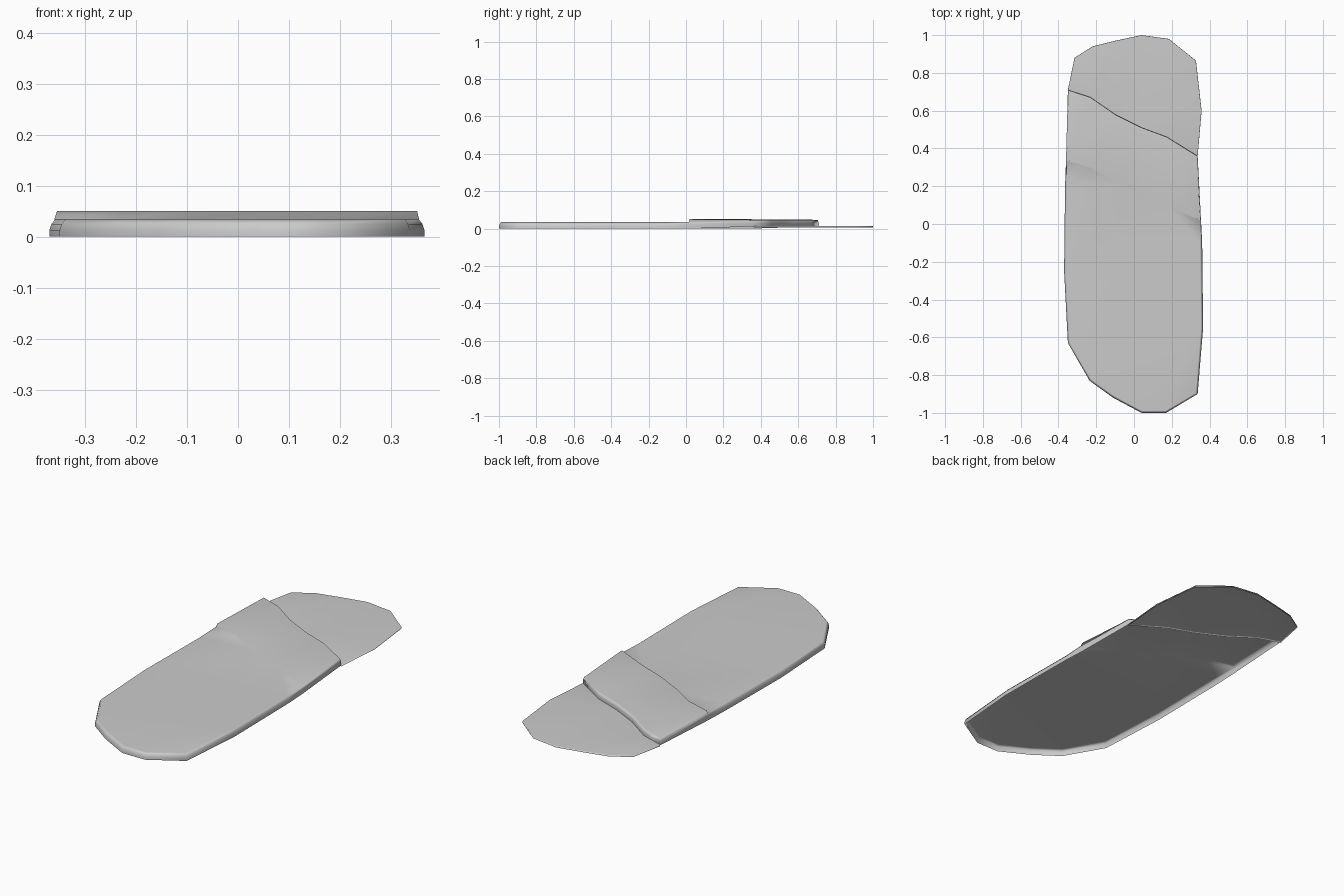
import bpy, bmesh
from mathutils import Vector

if "Cube" in bpy.data.objects:
    bpy.data.objects.remove(bpy.data.objects["Cube"])


def shell(bm, outline, layers, inset_at=None, drop=None, skip=None):
    """Open-bottomed shell stacked from one outline; each layer is (height, inset)."""
    pts = [Vector(p) for p in outline]
    n = len(pts)
    rings = []
    for k, (z, d) in enumerate(layers):
        ring = []
        for i in range(n):
            a = (pts[i] - pts[i - 1]).normalized()
            b = (pts[(i + 1) % n] - pts[i]).normalized()
            m = Vector((-a.y - b.y, a.x + b.x)).normalized()
            p = pts[i] + m * (inset_at(i, k, d) if inset_at else d)
            ring.append(bm.verts.new((p.x, p.y, z - (drop(i, k) if drop else 0))))
        rings.append(ring)
    for k in range(len(rings) - 1):
        lo, hi = rings[k], rings[k + 1]
        for i in range(n):
            if not (skip and skip(i, k)):
                j = (i + 1) % n
                bm.faces.new((lo[i], lo[j], hi[j], hi[i]))
    bmesh.ops.triangulate(bm, faces=[bm.faces.new(rings[-1])])


def finish(bm, name):
    """Weld, smooth and place the mesh; large faces stay flat."""
    bmesh.ops.remove_doubles(bm, verts=bm.verts, dist=0.0002)
    bmesh.ops.delete(bm, geom=[v for v in bm.verts if not v.link_faces], context='VERTS')
    for f in bm.faces:
        f.smooth = True
    me = bpy.data.meshes.new(name)
    bm.to_mesh(me)
    bm.free()
    ob = bpy.data.objects.new(name, me)
    bpy.context.collection.objects.link(ob)
    ob.modifiers.new("soft_rim", 'WEIGHTED_NORMAL')


# slanting fold line, right to left, and the cover's lower edge, left to right
fold = [(0.337, 0.36), (0.175, 0.46), (0.04, 0.51),
        (-0.10, 0.58), (-0.23, 0.67), (-0.35, 0.71)]
lower = [(-0.360, 0.335), (-0.23, 0.295), (-0.10, 0.215),
         (0.04, 0.145), (0.175, 0.095), (0.355, 0.015)]
rim = [(0, 0), (0.013, 0), (0.025, 0.004), (0.035, 0.012)]

# padded bag body with rounded foot, plus the folded-back cover welded to it
foot = [(-0.365, 0.20), (-0.37, -0.25), (-0.35, -0.63), (-0.235, -0.83),
        (-0.11, -0.92), (0.04, -1.0), (0.17, -1.0), (0.337, -0.90),
        (0.366, -0.55), (0.361, -0.10)]
nf, nl = len(foot), len(lower)
bag = bmesh.new()
shell(bag, foot + lower[::-1], rim,
      inset_at=lambda i, k, d: 0 if i >= nf else d,
      skip=lambda i, k: nf <= i < nf + nl - 1)


def cover_inset(i, k, d):
    if i < nl:
        return 0.006 if k == 4 else 0
    return (0, 0, 0, 0.001, 0.008)[k]


def cover_drop(i, k):
    if i < nl:
        return 0
    return (-0.012, -0.002, 0, 0, 0.003)[k]


shell(bag, lower + fold, rim + [(0.0505, 0)], cover_inset, cover_drop,
      skip=lambda i, k: i < nl - 1 and k < 3)
finish(bag, "bag_with_folded_cover")

# thin head end of the lining, showing past the fold
head = [(0.358, 0.60), (0.328, 0.865), (0.185, 0.98), (0.04, 1.0),
        (-0.10, 0.97), (-0.22, 0.94), (-0.315, 0.88)]
lining = bmesh.new()
shell(lining, [fold[0]] + head + fold[:0:-1], [(0.007, 0), (0.015, 0.001)])
finish(lining, "head_lining")
